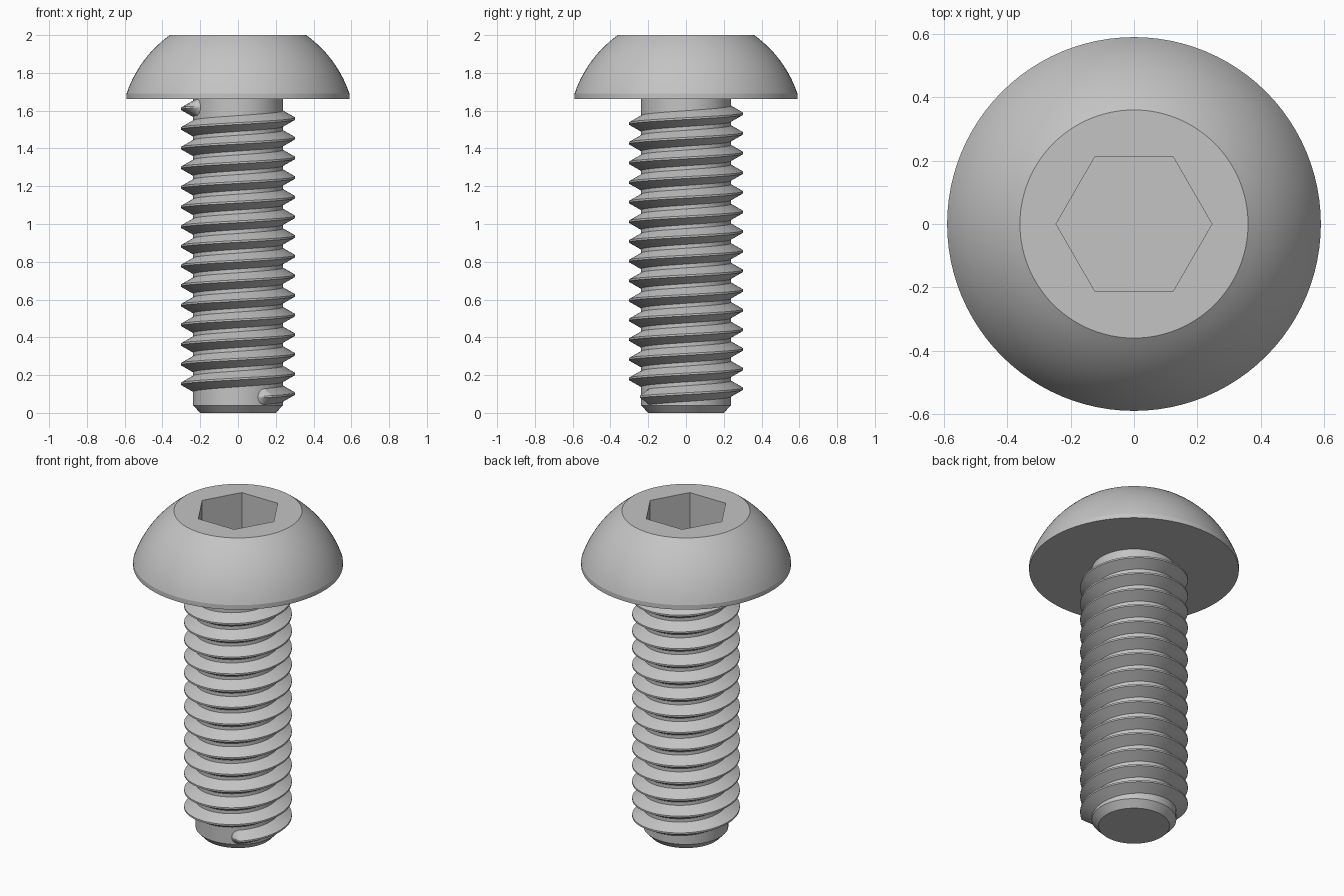
import bpy, bmesh
from math import sin, cos, pi, tau, sqrt, radians, atan2, hypot

if "Cube" in bpy.data.objects:
    bpy.data.objects.remove(bpy.data.objects["Cube"])

SEGMENTS = 96
steel = bpy.data.materials.new("steel_grey")
steel.use_nodes = True
grey = (0.55, 0.55, 0.55, 1)
steel.diffuse_color = grey
steel.node_tree.nodes["Principled BSDF"].inputs["Base Color"].default_value = grey


def loft(name, rings):
    """Skin a list of closed point rings and cap both ends."""
    bm = bmesh.new()
    loops = [[bm.verts.new(p) for p in ring] for ring in rings]
    for low, high in zip(loops, loops[1:]):
        n = len(low)
        for i in range(n):
            j = (i + 1) % n
            bm.faces.new((low[i], low[j], high[j], high[i]))
    bm.faces.new(loops[0][::-1])
    bm.faces.new(loops[-1])
    bmesh.ops.recalc_face_normals(bm, faces=bm.faces)
    mesh = bpy.data.meshes.new(name)
    bm.to_mesh(mesh)
    bm.free()
    mesh.materials.append(steel)
    mesh.shade_smooth()
    mesh.set_sharp_from_angle(angle=radians(14))
    obj = bpy.data.objects.new(name, mesh)
    bpy.context.collection.objects.link(obj)
    return obj


def circle(radius, z):
    angles = [tau * i / SEGMENTS for i in range(SEGMENTS)]
    return [(radius * cos(a), radius * sin(a), z) for a in angles]


def hexagon(flat, z):
    """Hexagon with corners on x, sampled at the same angles as circle()."""
    points = []
    for i in range(SEGMENTS):
        a = tau * i / SEGMENTS
        r = flat / cos(a % (pi / 3) - pi / 6)
        points.append((r * cos(a), r * sin(a), z))
    return points


# Head: short rim, spherical dome, flat top and hexagonal socket
BASE, RIM, TOP = 1.662, 1.69, 2.0
CENTRE = 1.493
dome_radius = hypot(0.59, RIM - CENTRE)
start = atan2(RIM - CENTRE, 0.59)
end = atan2(TOP - CENTRE, 0.36)
head = [circle(0.59, BASE)]
for k in range(15):
    a = start + (end - start) * k / 14
    head.append(circle(dome_radius * cos(a), CENTRE + dome_radius * sin(a)))
head += [hexagon(0.213, TOP), hexagon(0.213, TOP - 0.23)]
loft("button_head", head)

# Shank with chamfered tip
ROOT = 0.238
loft("shank", [circle(0.2, 0), circle(ROOT, 0.04), circle(ROOT, BASE)])

# Right-handed thread ridge, rounded off at both ends
PITCH, CREST, HALF_ROOT, HALF_CREST = 0.104, 0.303, 0.042, 0.005
FIRST, LAST, FADE = -1.11, 29 * pi + 0.586, 0.17
fade_steps = [FADE * (1 - cos(pi / 2 * k / 8)) for k in range(8)]
steps = 14 * SEGMENTS
span = LAST - FIRST - 2 * FADE
angles = [FIRST + f for f in fade_steps]
angles += [FIRST + FADE + span * k / steps for k in range(steps + 1)]
angles += [LAST - f for f in reversed(fade_steps)]
ridge = []
for a in angles:
    t = 1 - min(1, (a - FIRST) / FADE, (LAST - a) / FADE)
    wide = max(0.02, sqrt(max(0, 1 - t * t)))
    crest = ROOT + (CREST - ROOT) * max(0.02, 1 - t)
    z = 0.102 + PITCH * a / tau
    inner = ROOT - 0.01
    section = [(inner, -HALF_ROOT * wide), (ROOT, -HALF_ROOT * wide),
               (crest, -HALF_CREST * wide), (crest, HALF_CREST * wide),
               (ROOT, HALF_ROOT * wide), (inner, HALF_ROOT * wide)]
    ridge.append([(r * cos(a), r * sin(a), z + h) for r, h in section])
loft("thread", ridge)
